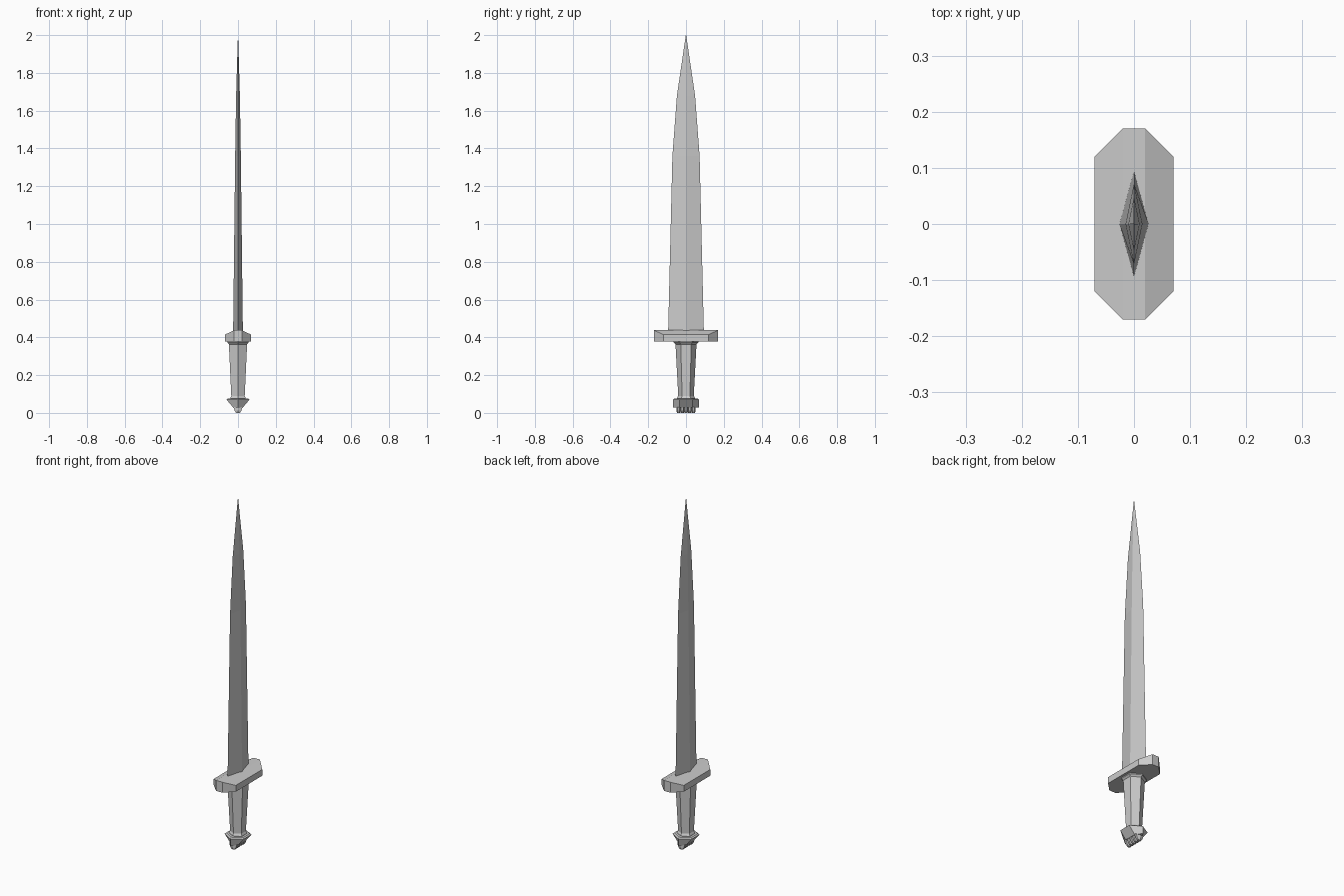
import bpy, math

if "Cube" in bpy.data.objects:
    bpy.data.objects.remove(bpy.data.objects["Cube"])


def loft(name, rings):
    """Join equal-length rings of points and cap both ends."""
    n = len(rings[0])
    verts = [p for r in rings for p in r]
    faces = [(k * n + i, k * n + (i + 1) % n, (k + 1) * n + (i + 1) % n, (k + 1) * n + i)
             for k in range(len(rings) - 1) for i in range(n)]
    faces.append(tuple(reversed(range(n))))
    faces.append(tuple(range(len(verts) - n, len(verts))))
    mesh = bpy.data.meshes.new(name)
    mesh.from_pydata(verts, [], faces)
    mesh.validate()
    obj = bpy.data.objects.new(name, mesh)
    bpy.context.collection.objects.link(obj)
    return obj


def hexagon(ry, z, rx=None, cy=0.0):
    """Hexagon with corners on the y axis; rx is the half width across x."""
    rx = ry * math.sqrt(3) / 2 if rx is None else rx
    return [(rx * math.cos(a) / math.cos(math.pi / 6), cy + ry * math.sin(a), z)
            for a in (math.radians(30 + 60 * i) for i in range(6))]


def diamond(rx, ry, z):
    return [(rx, 0, z), (0, ry, z), (-rx, 0, z), (0, -ry, z)]


# Blade: diamond section narrowing to the point
loft("blade", [diamond(*s) for s in (
    (0.026, 0.095, 0.41), (0.015, 0.072, 1.36), (0.010, 0.048, 1.68), (0.0005, 0.001, 2.0))])

# Guard: chamfered octagon plan, top sloping down to the long sides
quarter = [(0.07, 0.12), (0.02, 0.17)]
plan = (quarter + [(-x, y) for x, y in reversed(quarter)]
        + [(-x, -y) for x, y in quarter] + [(x, -y) for x, y in reversed(quarter)])
guard = loft("guard", [[(x, y, 0.378) for x, y in plan],
                       [(x, y, 0.438 if abs(x) < 0.05 else 0.414) for x, y in plan]])
# split the top into a flat ridge and two slopes
import bmesh
bm = bmesh.new()
bm.from_mesh(guard.data)
bm.verts.ensure_lookup_table()
top = bm.verts[8:16]
bmesh.ops.delete(bm, geom=[f for f in bm.faces if all(v in top for v in f.verts)],
                 context='FACES_ONLY')
for ids in ((1, 2, 5, 6), (0, 1, 6, 7), (2, 3, 4, 5)):
    bm.faces.new([top[i] for i in ids])
bmesh.ops.recalc_face_normals(bm, faces=bm.faces)
bm.to_mesh(guard.data)
bm.free()

# Grip with collars at both ends
loft("upper_collar", [hexagon(0.055, 0.362), hexagon(0.065, 0.372), hexagon(0.065, 0.38)])
loft("grip", [hexagon(0.040, 0.07), hexagon(0.056, 0.37)])
loft("lower_collar", [hexagon(0.047, 0.07), hexagon(0.047, 0.08), hexagon(0.041, 0.09)])

# Pommel: hexagon pinched to a wedge underneath
loft("pommel", [hexagon(0.07, 0.028, 0.025), hexagon(0.07, 0.07), hexagon(0.062, 0.076)])

# Ribbed foot of the pommel
for i in range(5):
    y = (i - 2) * 0.02
    loft(f"pommel_rib_{i + 1}", [hexagon(0.008, 0.0, 0.010, y), hexagon(0.011, 0.012, 0.018, y),
                                 hexagon(0.011, 0.032, 0.024, y)])
